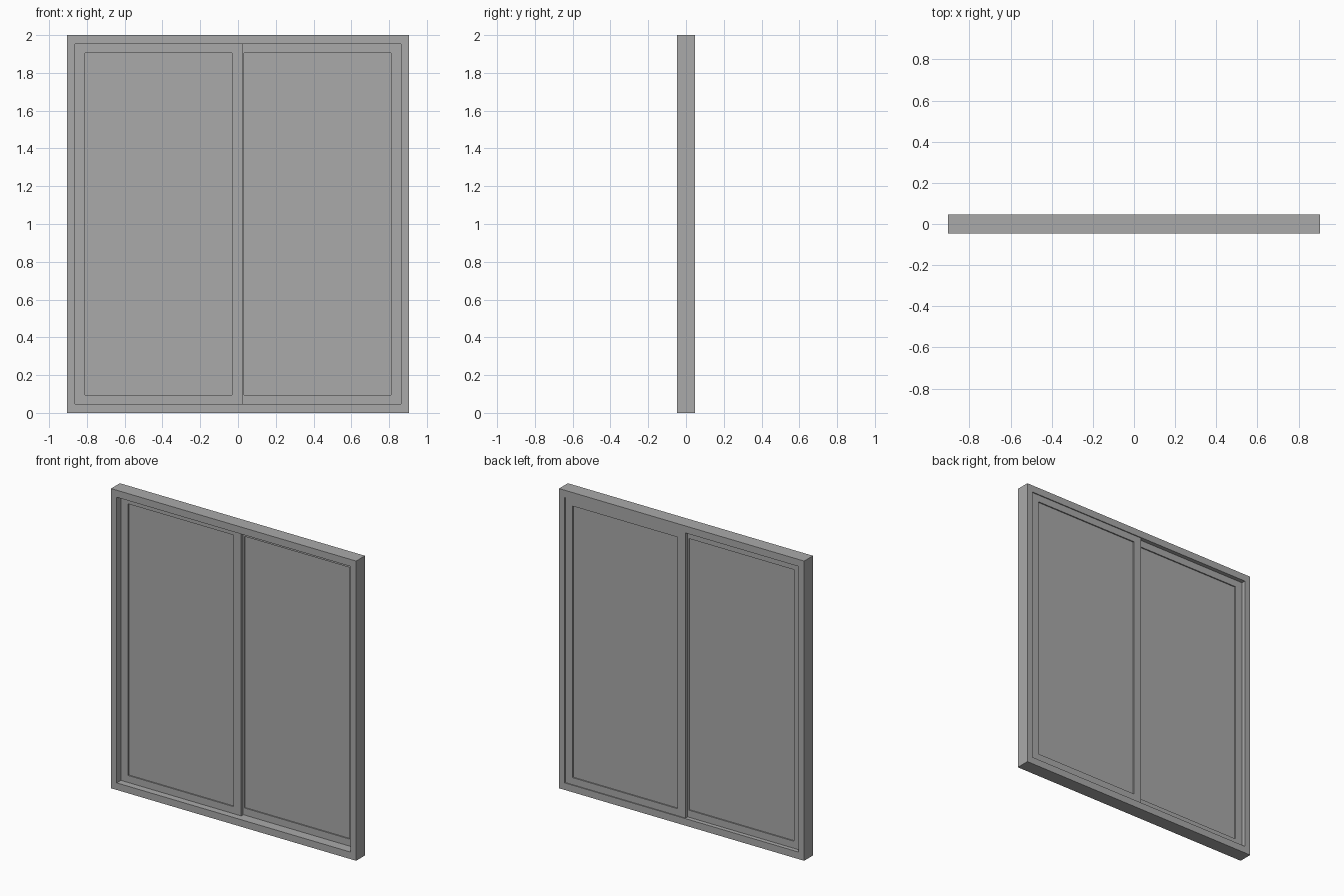
import bpy
import bmesh

cube = bpy.data.objects.get("Cube")
if cube:
    bpy.data.objects.remove(cube, do_unlink=True)

GREY = (0.4, 0.4, 0.4, 1.0)
mat = bpy.data.materials.new("mid grey")
mat.use_nodes = True
mat.diffuse_color = GREY
mat.node_tree.nodes["Principled BSDF"].inputs["Base Color"].default_value = GREY


def finish(name, bm):
    bmesh.ops.recalc_face_normals(bm, faces=bm.faces)
    mesh = bpy.data.meshes.new(name)
    bm.to_mesh(mesh)
    bm.free()
    mesh.materials.append(mat)
    obj = bpy.data.objects.new(name, mesh)
    bpy.context.collection.objects.link(obj)
    return obj


def ring(name, outer, inner, y0, y1):
    """Rectangular border; outer and inner are (x0, x1, z0, z1)."""
    bm = bmesh.new()

    def loop(rect, y):
        x0, x1, z0, z1 = rect
        return [bm.verts.new((x, y, z))
                for x, z in ((x0, z0), (x1, z0), (x1, z1), (x0, z1))]

    loops = [loop(outer, y0), loop(outer, y1), loop(inner, y1), loop(inner, y0)]
    for i in range(4):
        a, b = loops[i], loops[(i + 1) % 4]
        for j in range(4):
            k = (j + 1) % 4
            bm.faces.new((a[j], a[k], b[k], b[j]))
    return finish(name, bm)


def pane(name, rect, y0, y1):
    x0, x1, z0, z1 = rect
    bm = bmesh.new()
    bmesh.ops.create_cube(bm, size=1)
    for v in bm.verts:
        v.co = (x1 if v.co.x > 0 else x0,
                y1 if v.co.y > 0 else y0,
                z1 if v.co.z > 0 else z0)
    return finish(name, bm)


# Outer frame
HALF_W, HALF_D, HEIGHT = 0.905, 0.0465, 2.0
IN_X, IN_Z0, IN_Z1 = 0.863, 0.047, 1.953
ring("outer_frame", (-HALF_W, HALF_W, 0, HEIGHT),
     (-IN_X, IN_X, IN_Z0, IN_Z1), -HALF_D, HALF_D)

# Two sliding sashes on neighbouring tracks, overlapping at the middle
MEET, SIDE, RAIL = 0.058, 0.053, 0.047
LAP, THICK = 0.025, 0.02
for side, name, y in ((-1, "right", -0.002), (1, "left", 0.02)):
    xs = sorted((side * IN_X, -side * LAP))
    glass_xs = sorted((side * (IN_X - SIDE), side * (MEET - LAP)))
    outer = (*xs, IN_Z0, IN_Z1)
    inner = (*glass_xs, IN_Z0 + RAIL, IN_Z1 - RAIL)
    ring(name + "_sash", outer, inner, y, y + THICK)
    pane(name + "_glass", inner, y + THICK * 0.4, y + THICK * 0.6)
